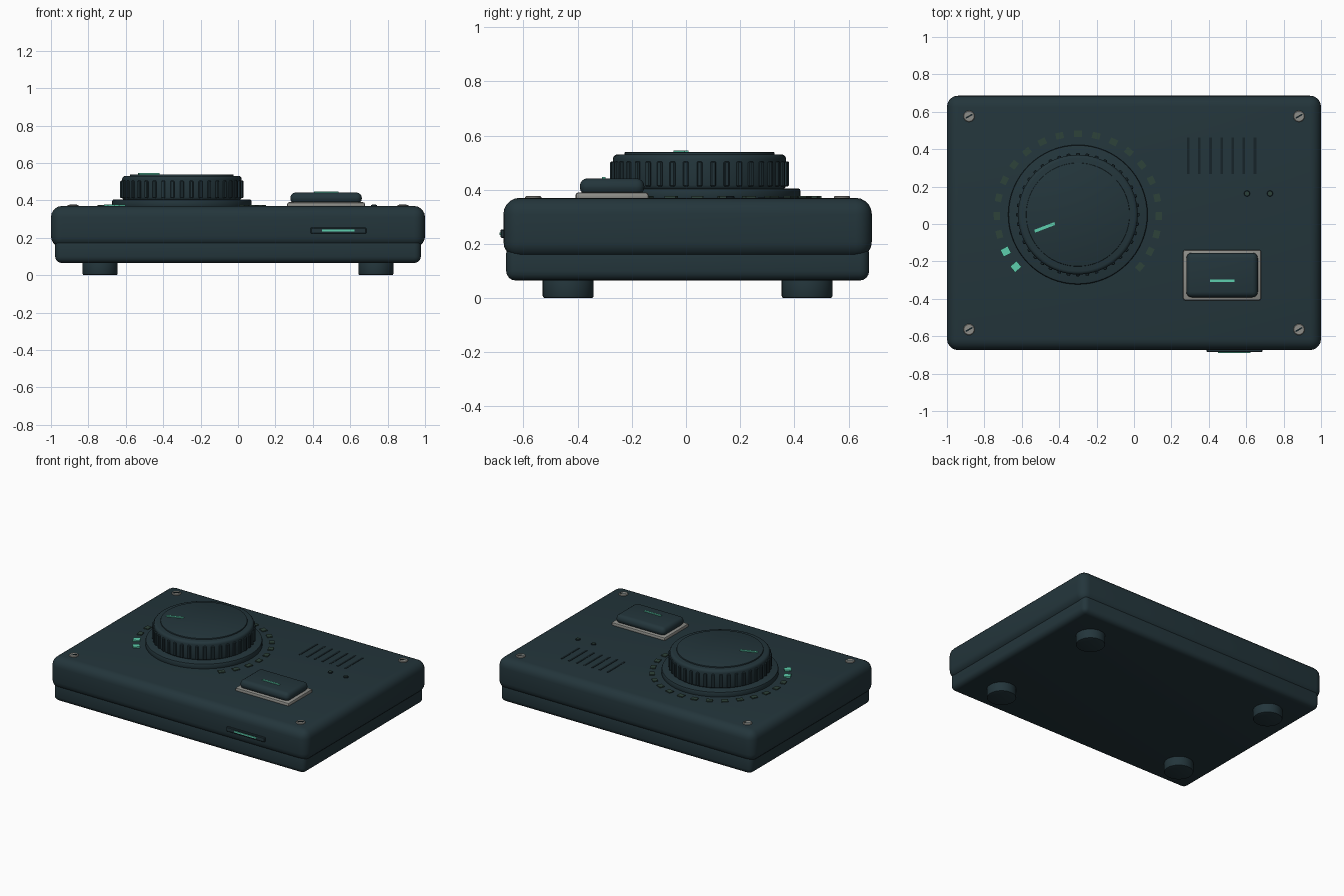
import bpy, math
from mathutils import Vector

if "Cube" in bpy.data.objects:
    bpy.data.objects.remove(bpy.data.objects["Cube"])


def material(name, rgb):
    m = bpy.data.materials.new(name)
    m.diffuse_color = (*rgb, 1)
    m.use_nodes = True
    m.node_tree.nodes["Principled BSDF"].inputs["Base Color"].default_value = m.diffuse_color
    return m


SLATE = material("dark slate", (0.017, 0.036, 0.044))
DARK = material("recess black", (0.008, 0.017, 0.021))
METAL = material("grey metal", (0.27, 0.27, 0.25))
TEAL = material("lit teal", (0.11, 0.62, 0.42))
UNLIT = material("unlit green", (0.027, 0.055, 0.042))

CY = 0.006      # body centre in y
TOP = 0.37      # top face height
KX, KY = -0.30, 0.05  # dial centre


def finish(ob, name, mat, bevel=0, segments=3):
    ob.name = name
    ob.data.materials.append(mat)
    if bevel:
        b = ob.modifiers.new("Bevel", 'BEVEL')
        b.width, b.segments, b.limit_method = bevel, segments, 'ANGLE'
        b.angle_limit = math.radians(40)
        bpy.ops.object.modifier_apply(modifier="Bevel")
    bpy.ops.object.shade_smooth_by_angle(angle=math.radians(35))
    return ob


def box(name, mat, x, y, z0, z1, sx, sy, bevel=0, segments=3, turn=0):
    bpy.ops.mesh.primitive_cube_add(size=1, location=(x, y, (z0 + z1) / 2))
    ob = bpy.context.object
    ob.scale = (sx, sy, z1 - z0)
    bpy.ops.object.transform_apply(location=False, rotation=False, scale=True)
    ob.rotation_euler.z = turn
    return finish(ob, name, mat, bevel, segments)


def disc(name, mat, x, y, z0, z1, r, bevel=0, sides=64, segments=2):
    bpy.ops.mesh.primitive_cylinder_add(vertices=sides, radius=r, depth=z1 - z0,
                                        location=(x, y, (z0 + z1) / 2))
    return finish(bpy.context.object, name, mat, bevel, segments)


def polar(r, a):
    return KX + r * math.cos(a), KY + r * math.sin(a)


# Case: upper shell over a slightly smaller base tray
box("upper_shell", SLATE, 0, CY, 0.148, TOP, 2.0, 1.36, 0.06, 5)
box("base_tray", SLATE, 0, CY, 0.065, 0.2, 1.955, 1.34, 0.035, 4)

# Feet and corner screws
for sx in (-1, 1):
    for sy in (-1, 1):
        disc("foot", SLATE, sx * 0.737, CY + sy * 0.441, 0, 0.08, 0.094, 0.008, 40)
        x, y = sx * 0.882, CY + sy * 0.57
        disc("screw", METAL, x, y, TOP - 0.01, TOP + 0.006, 0.03, 0.003, 24, 1)
        box("screw_slot", DARK, x, y, TOP, TOP + 0.0075, 0.042, 0.008,
            turn=math.radians(30))

# Dial: base ring, body, grip ribs and raised cap
disc("dial_base", SLATE, KX, KY, TOP - 0.01, 0.405, 0.373, 0.01)
disc("dial_body", SLATE, KX, KY, 0.40, 0.531, 0.32, 0.018, 80, 3)
disc("dial_cap", SLATE, KX, KY, 0.52, 0.539, 0.277, 0.004)
for i in range(40):
    a = i * math.tau / 40
    x, y = polar(0.319, a)
    box("grip_rib", SLATE, x, y, 0.412, 0.505, 0.022, 0.02, 0.004, 1, a)
a = math.radians(201)
x, y = polar(0.19, a)
box("dial_pointer", TEAL, x, y, 0.535, 0.545, 0.115, 0.016, turn=a)

# Scale marks around the dial; the first two are lit
for i in range(21):
    a = math.radians(220 - 13 * i)
    x, y = polar(0.433, a)
    lit = i < 2
    s = 0.045 if lit else 0.034
    box("lit_mark" if lit else "scale_mark", TEAL if lit else UNLIT, x, y,
        TOP - 0.005, TOP + (0.009 if lit else 0.006), s, 0.042, turn=a)

# Push button with metal frame
box("button_frame", METAL, 0.471, -0.273, TOP - 0.01, 0.39, 0.416, 0.27, 0.01, 2)
box("button", SLATE, 0.471, -0.273, 0.38, 0.442, 0.382, 0.238, 0.029, 4)
box("button_light", TEAL, 0.471, -0.304, 0.438, 0.447, 0.13, 0.014)

# Speaker vents and two pin holes
for i in range(7):
    box("vent", DARK, 0.29 + 0.0595 * i, 0.364, TOP - 0.005, TOP + 0.002, 0.014, 0.196)
for x in (0.604, 0.727):
    disc("indicator_dot", DARK, x, 0.163, TOP - 0.005, TOP + 0.006, 0.016, 0.002, 20, 1)
    disc("indicator_dot_top", UNLIT, x, 0.163, TOP, TOP + 0.0075, 0.011, 0, 20)

# Front status bar
box("status_plate", SLATE, 0.537, -0.676, 0.222, 0.254, 0.298, 0.018, 0.004, 1)
box("status_light", TEAL, 0.537, -0.683, 0.233, 0.243, 0.174, 0.012)
